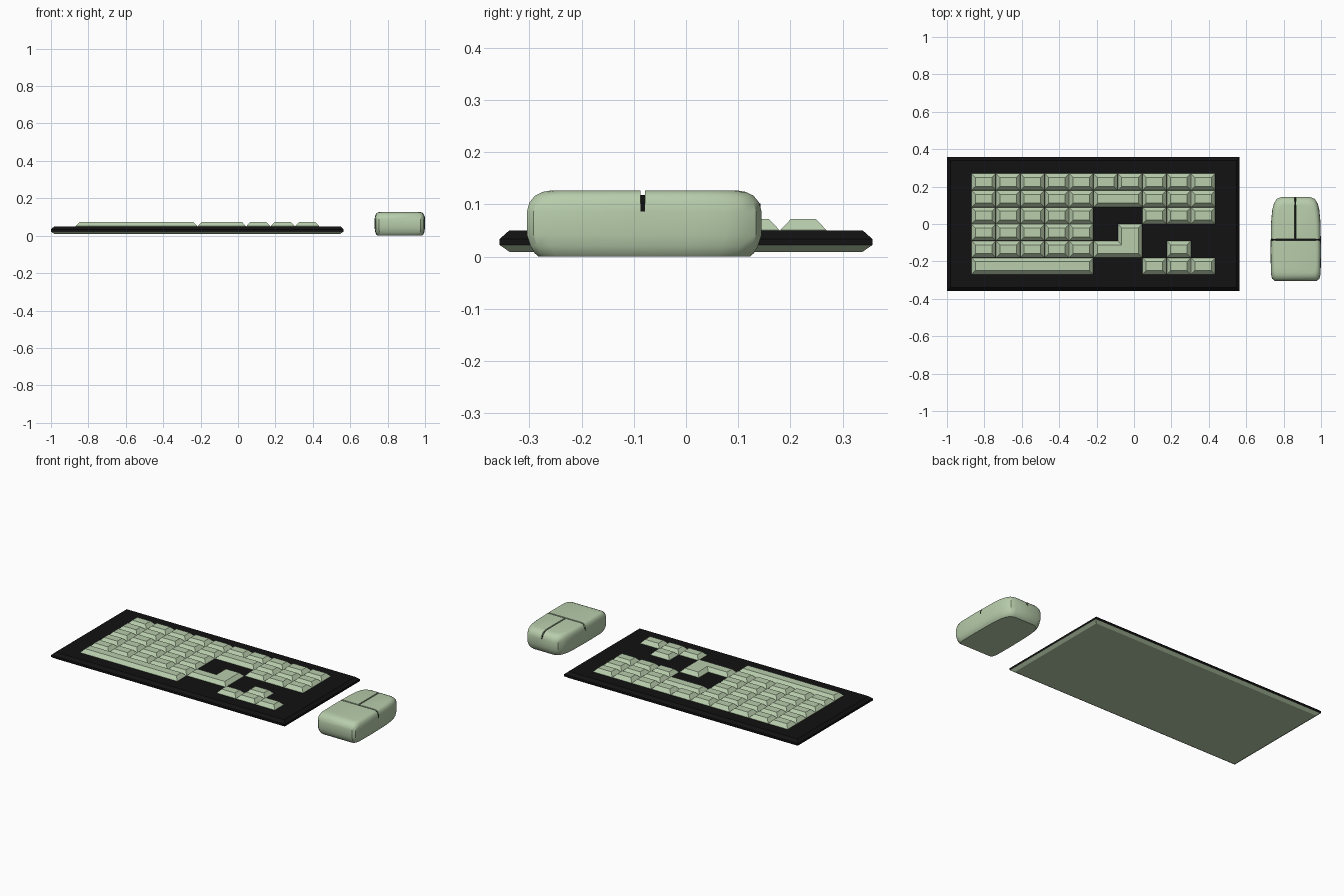
import bpy, bmesh
from mathutils import Vector

if "Cube" in bpy.data.objects:
    bpy.data.objects.remove(bpy.data.objects["Cube"])


def material(name, color):
    m = bpy.data.materials.new(name)
    m.diffuse_color = color
    m.use_nodes = True
    m.node_tree.nodes["Principled BSDF"].inputs["Base Color"].default_value = m.diffuse_color
    return m


GREEN = material("pale_green", (0.48, 0.61, 0.41, 1))
BLACK = material("black", (0.006, 0.006, 0.006, 1))


def loft(name, rings, mat):
    """Closed solid skinned through a stack of equal-length rings."""
    bm = bmesh.new()
    vs = [[bm.verts.new(p) for p in r] for r in rings]
    n = len(rings[0])
    for a, b in zip(vs, vs[1:]):
        for i in range(n):
            j = (i + 1) % n
            bm.faces.new((a[i], a[j], b[j], b[i]))
    bm.faces.new(vs[0][::-1])
    bm.faces.new(vs[-1])
    bmesh.ops.recalc_face_normals(bm, faces=bm.faces)
    me = bpy.data.meshes.new(name)
    bm.to_mesh(me)
    bm.free()
    me.materials.append(mat)
    ob = bpy.data.objects.new(name, me)
    bpy.context.collection.objects.link(ob)
    return ob


def inset(poly, d, z):
    """Inset a counter-clockwise right-angled outline by d, placed at height z."""
    out = []
    for i, p in enumerate(poly):
        p, a, b = Vector(p), Vector(poly[i - 1]), Vector(poly[(i + 1) % len(poly)])
        e1, e2 = (p - a).normalized(), (b - p).normalized()
        q = p + d * Vector((-e1.y - e2.y, e1.x + e2.x))
        out.append((q.x, q.y, z))
    return out


def rect(x0, x1, y0, y1):
    return [(x0, y0), (x1, y0), (x1, y1), (x0, y1)]


def box(name, x, y, z, mat):
    r = rect(*x, *y)
    return loft(name, [inset(r, 0, z[0]), inset(r, 0, z[1])], mat)


# Keyboard: green tray underneath, black bevelled plate on top
board = rect(-1.0, 0.565, -0.357, 0.357)
loft("keyboard_tray", [inset(board, 0.019, 0.009), inset(board, 0, 0.022)], GREEN)
loft("keyboard_plate", [inset(board, 0, 0.022), inset(board, 0, 0.034),
                        inset(board, 0.018, 0.05)], BLACK)

# Keys on a 10 x 6 grid
X0, Y0, PX, PY = -0.869, 0.27, 0.1304, 0.09


def key(name, cells):
    poly = [(X0 + c * PX, Y0 - r * PY) for c, r in cells]
    loft(name, [inset(poly, 0.001, 0.048), inset(poly, 0.001, 0.051),
                inset(poly, 0.021, 0.072)], GREEN)


def key_rect(name, c, r, w=1):
    key(name, [(c, r + 1), (c + w, r + 1), (c + w, r), (c, r)])


rows = [range(10), [0, 1, 2, 3, 4, 7, 8, 9], [0, 1, 2, 3, 4, 7, 8, 9],
        range(5), [0, 1, 2, 3, 4, 8], [7, 8, 9]]
for r, cols in enumerate(rows):
    for c in cols:
        key_rect(f"key_{r}_{c}", c, r)
key_rect("backspace_key", 5, 1, 2)
key_rect("space_bar", 0, 5, 5)
key("enter_key", [(5, 5), (7, 5), (7, 3), (6, 3), (6, 4), (5, 4)])

# Mouse: rounded body with a tapered nose
CX, CY = 0.865, -0.08
half = [(0.112, -0.225), (0.127, -0.212), (0.133, -0.185), (0.135, -0.06),
        (0.132, 0.09), (0.126, 0.155), (0.117, 0.19), (0.102, 0.214), (0.075, 0.225)]
plan = half + [(-x, y) for x, y in reversed(half)]
levels = [(0.0, 0.89, 0.90), (0.006, 0.93, 0.932), (0.02, 0.975, 0.968),
          (0.042, 1, 1), (0.086, 1, 1), (0.104, 0.98, 0.978),
          (0.117, 0.94, 0.93), (0.124, 0.88, 0.865), (0.1265, 0.80, 0.80)]
mouse = loft("mouse_body", [[(CX + x * sx, CY + y * sy, z) for x, y in plan]
                            for z, sx, sy in levels], GREEN)

# Grooves between the mouse buttons
GY, GX, W = -0.083, 0.863, 0.004
cuts = [((0.70, 1.03), (GY - W, GY + W)), ((GX - W, GX + W), (GY, 0.2))]
for i, (x, y) in enumerate(cuts):
    c = box(f"groove_cutter_{i}", x, y, (0.086, 0.2), GREEN)
    c.hide_render = True
    c.hide_viewport = False
    m = mouse.modifiers.new("groove", 'BOOLEAN')
    m.operation, m.solver, m.object = 'DIFFERENCE', 'EXACT', c

# Bake the cuts and smooth the body
bpy.context.view_layer.update()
dg = bpy.context.evaluated_depsgraph_get()
baked = bpy.data.meshes.new_from_object(mouse.evaluated_get(dg))
mouse.modifiers.clear()
mouse.data = baked
for o in [o for o in bpy.data.objects if o.name.startswith("groove_cutter")]:
    bpy.data.objects.remove(o)
bpy.context.view_layer.objects.active = mouse
mouse.select_set(True)
bpy.ops.object.shade_smooth_by_angle(angle=0.6)

# Black strips lining the grooves
box("cross_groove_strip", (0.7315, 0.9985), (GY - W, GY + W), (0.084, 0.102), BLACK)
box("cross_groove_floor", (0.742, 0.988), (GY - W, GY + W), (0.10, 0.118), BLACK)
box("button_groove_strip", (GX - W, GX + W), (GY + W, 0.143), (0.084, 0.102), BLACK)
box("button_groove_floor", (GX - W, GX + W), (GY + W, 0.12), (0.10, 0.118), BLACK)
